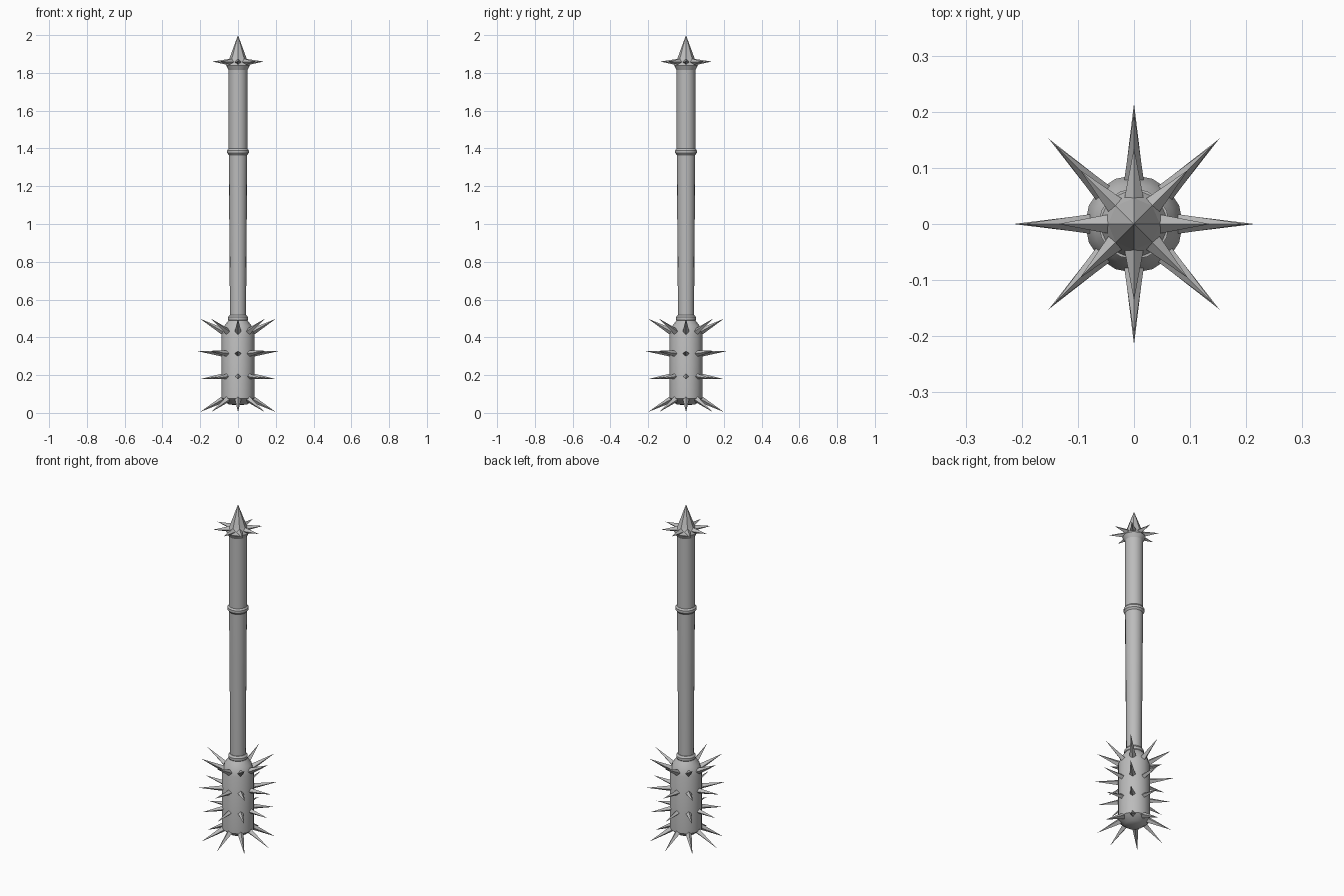
import bpy, bmesh, math
from mathutils import Vector, Matrix

cube = bpy.data.objects.get("Cube")
if cube:
    bpy.data.objects.remove(cube)

# One plain steel colour
steel = bpy.data.materials.new("grey steel")
steel.use_nodes = True
steel.diffuse_color = (0.5, 0.5, 0.5, 1)
steel.node_tree.nodes["Principled BSDF"].inputs["Base Color"].default_value = (0.5, 0.5, 0.5, 1)


def finish(name, bm, smooth):
    bmesh.ops.recalc_face_normals(bm, faces=bm.faces)
    mesh = bpy.data.meshes.new(name)
    bm.to_mesh(mesh)
    bm.free()
    mesh.materials.append(steel)
    obj = bpy.data.objects.new(name, mesh)
    bpy.context.collection.objects.link(obj)
    if smooth:
        bpy.ops.object.select_all(action="DESELECT")
        obj.select_set(True)
        bpy.context.view_layer.objects.active = obj
        bpy.ops.object.shade_smooth_by_angle(angle=math.radians(35))
    return obj


def turned(name, profile, sides=16, smooth=True):
    """Spin a (radius, height) profile round the z axis."""
    bm = bmesh.new()
    verts = [bm.verts.new((r, 0, z)) for r, z in profile]
    edges = [bm.edges.new(pair) for pair in zip(verts, verts[1:])]
    bmesh.ops.spin(bm, geom=verts + edges, cent=(0, 0, 0), axis=(0, 0, 1),
                   angle=math.tau, steps=sides)
    bmesh.ops.remove_doubles(bm, verts=bm.verts, dist=0.0001)
    return finish(name, bm, smooth)


def spike_ring(name, base, tip, width, count=8):
    """Four-sided spikes from base to tip, both (radius, height)."""
    bm = bmesh.new()
    start, end = Vector((base[0], 0, base[1])), Vector((tip[0], 0, tip[1]))
    along = end - start
    turn = along.to_track_quat("Z", "Y").to_matrix().to_4x4()
    for i in range(count):
        place = (Matrix.Rotation(math.tau * i / count, 4, "Z")
                 @ Matrix.Translation((start + end) / 2) @ turn)
        bmesh.ops.create_cone(bm, segments=4, radius1=width, radius2=0,
                              depth=along.length, cap_ends=True, matrix=place)
    bmesh.ops.remove_doubles(bm, verts=bm.verts, dist=0.0001)
    return finish(name, bm, False)


# Shaft, slightly thinner towards the head
turned("lower_shaft", [(0, 0.45), (0.042, 0.45), (0.049, 1.38), (0, 1.38)])
turned("upper_shaft", [(0, 1.38), (0.05, 1.38), (0.05, 1.83), (0, 1.83)])

# Raised collars
for name, r, z in (("middle_collar", 0.057, 1.383), ("head_collar", 0.053, 0.5)):
    turned(name, [(0.04, z - 0.018), (r - 0.008, z - 0.018), (r, z - 0.007),
                  (r, z + 0.007), (r - 0.008, z + 0.018), (0.04, z + 0.018)])

# Heavy head
turned("head", [(0, 0.04), (0.05, 0.045), (0.087, 0.075), (0.087, 0.415),
                (0.073, 0.46), (0.05, 0.49), (0, 0.49)])

# Head spikes, from the top row to the bottom row
rows = (((0.06, 0.42), (0.2, 0.498), 0.02),
        ((0.06, 0.312), (0.215, 0.327), 0.019),
        ((0.06, 0.196), (0.195, 0.18), 0.018),
        ((0.055, 0.085), (0.2, 0.005), 0.02))
for i, (base, tip, width) in enumerate(rows):
    spike_ring("head_spikes_row_%d" % (i + 1), base, tip, width)

# Pommel with a pointed cap and a crown of spikes
turned("pommel_collar", [(0, 1.815), (0.05, 1.815), (0.063, 1.84), (0, 1.845)])
turned("pommel_point", [(0, 1.84), (0.063, 1.84), (0.046, 1.875), (0, 2.0)], 8, False)
spike_ring("pommel_spikes", (0.035, 1.857), (0.136, 1.86), 0.019)
